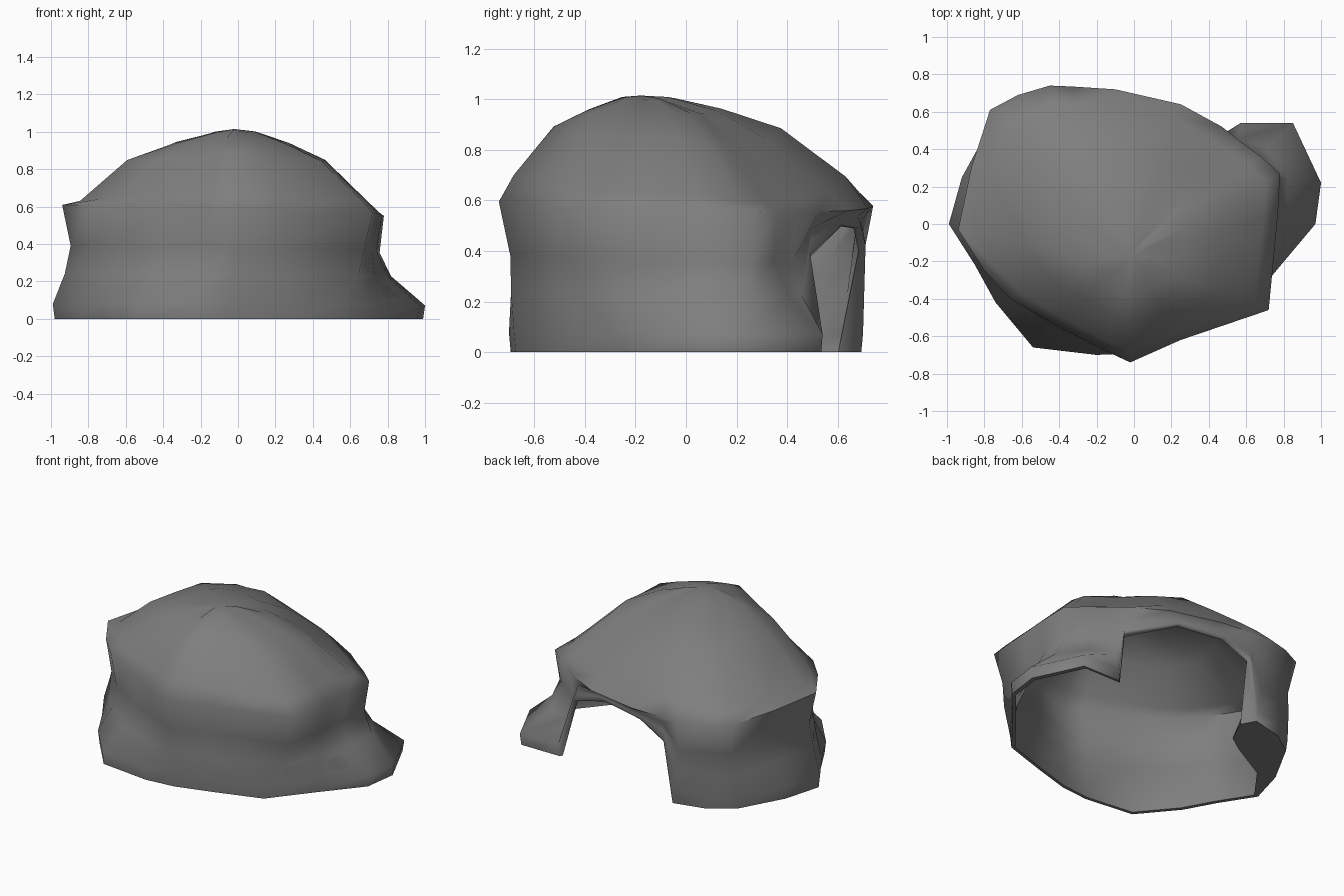
import bpy
import bmesh
import math
import random
from mathutils import Vector

random.seed(4)
default_cube = bpy.data.objects.get("Cube")
if default_cube:
    bpy.data.objects.remove(default_cube, do_unlink=True)

# One plain stone colour
stone = bpy.data.materials.new("grey_stone")
stone.use_nodes = True
stone_colour = (0.21, 0.21, 0.21, 1)
stone.diffuse_color = stone_colour
shader = stone.node_tree.nodes["Principled BSDF"]
shader.inputs["Base Color"].default_value = stone_colour
shader.inputs["Roughness"].default_value = 0.9

# Columns around the cave: foot x, foot y, shoulder x, shoulder y, foot height
# A raised foot height forms the arch of the entrance.
COLUMNS = [
    (-.99, 0, -.94, -.03, 0),
    (-.85, -.22, -.8, -.25, 0),
    (-.74, -.42, -.66, -.4, 0),
    (-.54, -.66, -.42, -.54, 0),
    (-.2, -.7, -.15, -.68, 0),
    (0, -.68, -.02, -.74, 0),
    (.24, -.61, .25, -.62, 0),
    (.55, -.51, .72, -.46, 0),
    (.76, -.25, .75, -.15, 0),
    (.97, 0, .77, .06, 0),
    (1, .22, .78, .27, 0),
    (.85, .54, .68, .36, 0),
    (.57, .54, .57, .44, 0),
    (.49, .49, .47, .52, .37),
    (.17, .62, .25, .64, .5),
    (-.14, .69, -.1, .72, .49),
    (-.33, .71, -.33, .735, .4),
    (-.39, .7, -.45, .74, 0),
    (-.6, .65, -.62, .69, 0),
    (-.76, .54, -.77, .61, 0),
    (-.92, .25, -.87, .3, 0),
]
PEAK = Vector((-.02, -.18, 1.015))
# Crown rings: fraction of the shoulder outline, and height
CROWN = [(.9, .7), (.62, .89), (.36, .965), (.14, 1.005)]
# Wall rings: fraction of wall height, blend from foot to shoulder, scale
WALL = [(0, 0, .99), (.13, 0, 1), (.4, .68, .965), (.65, .95, .95), (1, 1, 1)]
THICKNESS = .03


def shoulder_height(x, y):
    return .58 - .03 * x - .02 * y


def wall_point(column, rise, blend, scale):
    """Point on the wall of one column."""
    fx, fy, sx, sy, base = column
    flat = Vector((fx, fy)).lerp(Vector((sx, sy)), blend) * scale
    top = shoulder_height(sx, sy)
    return Vector((flat.x, flat.y, base + (top - base) * rise))


def crown_point(column, fraction, height):
    """Point on the roof, which falls away to the sides and back corner."""
    x, y = PEAK.xy.lerp(Vector(column[2:4]), fraction)
    side_drop = .085 * abs(x) + .01 * x
    corner_drop = .7 * fraction * (1 - fraction) * max(x, 0) * max(y, 0) * 4
    return Vector((x, y, height - side_drop - corner_drop))


def leg_inset(column):
    """Extra depth of the solid back leg beside the entrance."""
    fx, fy, sx, sy, base = column
    if fx > -.35 or fy < .2:
        return 0
    return .28 if -.8 < fx < -.5 else .1


def rough(point, amount=.006):
    return point + Vector([random.uniform(-amount, amount) for axis in range(3)])


# Rings run from the cave ceiling down the inside and up the outside
rings = []
for fraction, height in reversed(CROWN):
    rings.append([crown_point(c, fraction * .96, height - THICKNESS) for c in COLUMNS])
for rise, blend, scale in reversed(WALL):
    rings.append([wall_point(c, rise * .97, blend,
                             scale - THICKNESS - leg_inset(c) * (1 - rise))
                  for c in COLUMNS])
for rise, blend, scale in WALL:
    ring = [wall_point(c, rise, blend, scale) for c in COLUMNS]
    rings.append([rough(p) if .2 < rise < .9 else p for p in ring])
for fraction, height in CROWN:
    rings.append([rough(crown_point(c, fraction, height)) for c in COLUMNS])

# Bridge the rings into one hollow shell
bm = bmesh.new()
loops = [[bm.verts.new(p) for p in ring] for ring in rings]
count = len(COLUMNS)
for lower, upper in zip(loops, loops[1:]):
    for i in range(count):
        j = (i + 1) % count
        bm.faces.new((lower[i], lower[j], upper[j], upper[i]))

# Close the ceiling and the peak with fans
for loop, tip in ((loops[0], PEAK - Vector((0, 0, THICKNESS))), (loops[-1], PEAK)):
    tip_vert = bm.verts.new(tip)
    for i in range(count):
        bm.faces.new((loop[i], loop[(i + 1) % count], tip_vert))
bmesh.ops.recalc_face_normals(bm, faces=bm.faces)

mesh = bpy.data.meshes.new("cave_shell")
bm.to_mesh(mesh)
bm.free()
mesh.materials.append(stone)
cave = bpy.data.objects.new("cave_shell", mesh)
bpy.context.collection.objects.link(cave)

# Soft weathered shading, with only the sharpest rims kept
bpy.ops.object.select_all(action='DESELECT')
cave.select_set(True)
bpy.context.view_layer.objects.active = cave
bpy.ops.object.shade_smooth_by_angle(angle=math.radians(75))
